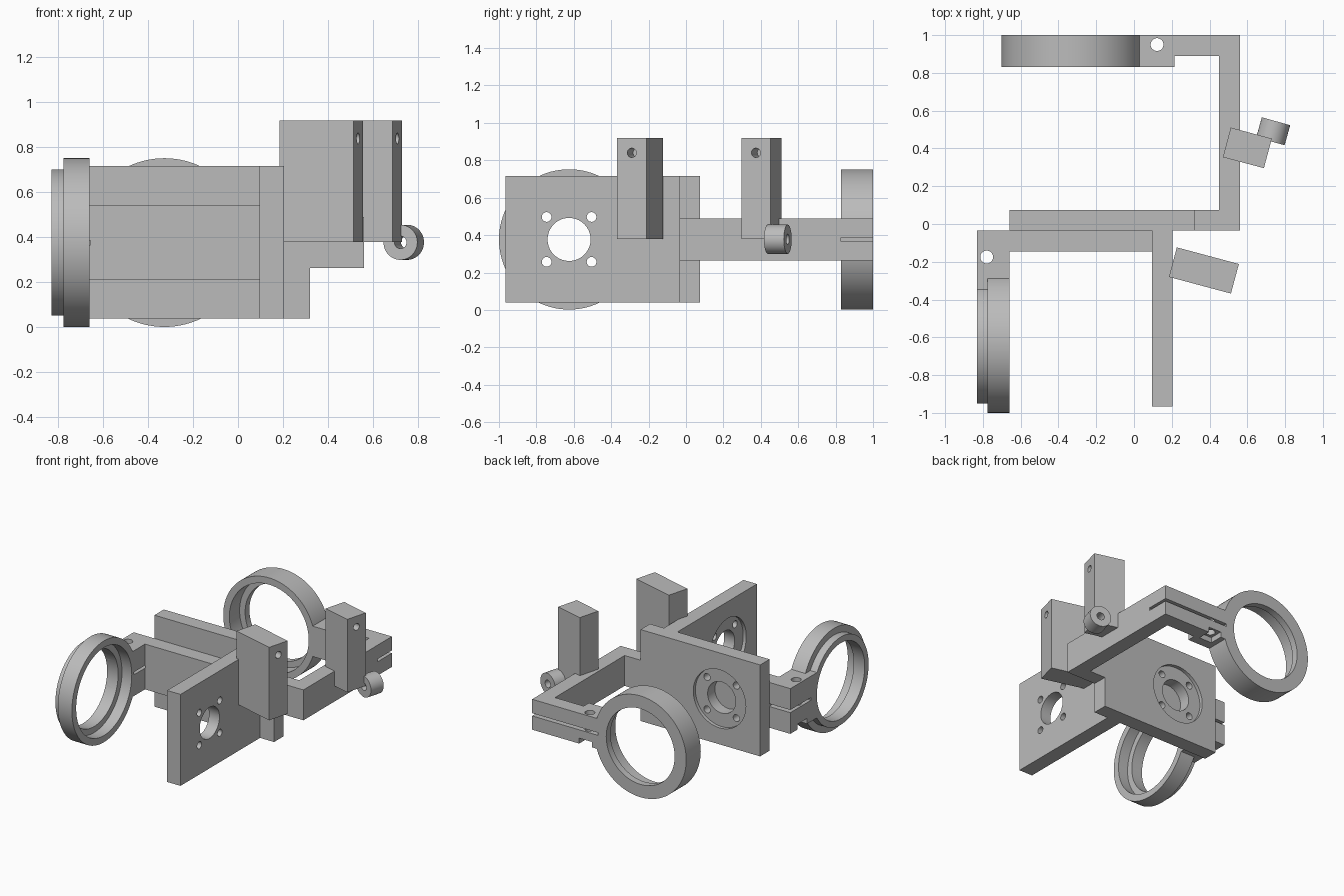
import bpy, bmesh, math
from mathutils import Matrix, Vector

if "Cube" in bpy.data.objects:
    bpy.data.objects.remove(bpy.data.objects["Cube"])

grey = bpy.data.materials.new("plain grey")
grey.use_nodes = True
COLOR = (0.5, 0.5, 0.5, 1)
grey.diffuse_color = COLOR
grey.node_tree.nodes["Principled BSDF"].inputs["Base Color"].default_value = COLOR


def finish(name, bm):
    bmesh.ops.recalc_face_normals(bm, faces=bm.faces)
    mesh = bpy.data.meshes.new(name)
    bm.to_mesh(mesh)
    bm.free()
    mesh.materials.append(grey)
    obj = bpy.data.objects.new(name, mesh)
    bpy.context.collection.objects.link(obj)
    return obj


def prism(name, outline, z0, z1):
    """Extrude a plan outline between two heights."""
    bm = bmesh.new()
    face = bm.faces.new([bm.verts.new((x, y, z0)) for x, y in outline])
    top = bmesh.ops.extrude_face_region(bm, geom=[face])["geom"]
    verts = [v for v in top if isinstance(v, bmesh.types.BMVert)]
    bmesh.ops.translate(bm, verts=verts, vec=(0, 0, z1 - z0))
    return finish(name, bm)


def box(name, x0, x1, y0, y1, z0, z1):
    return prism(name, [(x0, y0), (x1, y0), (x1, y1), (x0, y1)], z0, z1)


def rod(name, start, end, radius, sides=64):
    """Cylinder between two points."""
    a, b = Vector(start), Vector(end)
    turn = (b - a).to_track_quat("Z", "Y").to_matrix().to_4x4()
    bm = bmesh.new()
    bmesh.ops.create_cone(bm, cap_ends=True, segments=sides, radius1=radius,
                          radius2=radius, depth=(b - a).length,
                          matrix=Matrix.Translation((a + b) / 2) @ turn)
    return finish(name, bm)


def combine(obj, others, operation):
    for other in others:
        mod = obj.modifiers.new("combine", "BOOLEAN")
        mod.operation, mod.solver, mod.object = operation, "EXACT", other
    graph = bpy.context.evaluated_depsgraph_get()
    mesh = bpy.data.meshes.new_from_object(obj.evaluated_get(graph))
    obj.modifiers.clear()
    obj.data = mesh
    for other in others:
        bpy.data.objects.remove(other)


def smooth(obj):
    bpy.ops.object.select_all(action="DESELECT")
    obj.select_set(True)
    bpy.context.view_layer.objects.active = obj
    bpy.ops.object.shade_smooth_by_angle(angle=math.radians(30))


MID = 0.377            # height of both axes
AXIS_X, AXIS_Y = -0.327, -0.625


def drill_plate(plate, point):
    """Centre hole, four screw holes and a shallow round recess.
    point(u, v, d): offsets across the plate, d is depth from its recessed face."""
    cutters = [rod("cutter", point(0, 0, -0.05), point(0, 0, 0.2), 0.115),
               rod("cutter", point(0, 0, -0.05), point(0, 0, 0.025), 0.215)]
    for u in (-0.12, 0.12):
        for v in (-0.12, 0.12):
            cutters.append(rod("cutter", point(u, v, -0.05), point(u, v, 0.2), 0.026, 24))
    combine(plate, cutters, "DIFFERENCE")
    smooth(plate)


# Two upright mounting plates
side_plate = box("side_plate", 0.095, 0.205, -0.965, -0.035, 0.04, 0.717)
drill_plate(side_plate, lambda u, v, d: (0.095 + d, AXIS_Y + u, MID + v))
cross_plate = box("cross_plate", -0.66, 0.32, -0.035, 0.075, 0.04, 0.717)
drill_plate(cross_plate, lambda u, v, d: (AXIS_X + u, 0.075 - d, MID + v))

# Rear clamp ring on its long cranked arm
rear_clamp = prism("rear_clamp", [(0.32, -0.035), (0.56, -0.035), (0.56, 1), (-0.05, 1),
                                  (-0.05, 0.83), (0.215, 0.83), (0.215, 0.89), (0.45, 0.89),
                                  (0.45, 0.075), (0.32, 0.075)], 0.265, 0.49)
rear = lambda y: (AXIS_X, y, MID)
combine(rear_clamp, [rod("ring", rear(0.83), rear(1), 0.375, 96)], "UNION")
combine(rear_clamp, [
    rod("bore", rear(0.7), rear(1.1), 0.28, 96),
    rod("seat", rear(0.7), rear(0.95), 0.325, 96),
    rod("bolt_hole", (0.122, 0.95, 0.2), (0.122, 0.95, 0.6), 0.034, 32),
    box("slit", 0.02, 0.6, 0.83, 1.1, 0.367, 0.387),
    box("nut_pocket", 0.07, 0.175, 0.9, 1.1, 0.2, 0.305)], "DIFFERENCE")
smooth(rear_clamp)

# Side clamp ring with stepped outer rim on a straight arm
side_clamp = prism("side_clamp", [(0.095, -0.035), (-0.83, -0.035), (-0.83, -0.36),
                                  (-0.66, -0.36), (-0.66, -0.145), (0.095, -0.145)],
                   0.21, 0.545)
side = lambda x: (x, AXIS_Y, MID)
combine(side_clamp, [rod("ring", side(-0.775), side(-0.66), 0.375, 96),
                     rod("rim", side(-0.83), side(-0.7), 0.325, 96)], "UNION")
combine(side_clamp, [
    rod("bore", side(-0.95), side(-0.5), 0.28, 96),
    rod("seat", side(-0.74), side(-0.5), 0.325, 96),
    rod("bolt_hole", (-0.78, -0.175, 0.1), (-0.78, -0.175, 0.7), 0.034, 32),
    box("slit", -0.9, -0.655, -0.275, 0.1, 0.367, 0.387),
    box("nut_pocket", -0.9, -0.73, -0.23, -0.12, 0.1, 0.25)], "DIFFERENCE")
smooth(side_clamp)

# Two turned posts, each with a blind hole in its end
TILT = Matrix.Rotation(math.radians(-15), 3, "Z")


def post(name, x, y, length):
    place = lambda u, v, z=0: TILT @ Vector((u, v, 0)) + Vector((x, y, z))
    h, w = length / 2, 0.081
    outline = [place(u, v).xy for u, v in ((-h, -w), (h, -w), (h, w), (-h, w))]
    obj = prism(name, outline, 0.38, 0.92)
    combine(obj, [rod("hole", place(h - 0.12, 0, 0.84), place(h + 0.1, 0, 0.84), 0.025, 24)],
            "DIFFERENCE")
    smooth(obj)


post("front_post", 0.37, -0.246, 0.34)
post("rear_post", 0.60, 0.403, 0.225)

# Small bored knob beside the rear post
centre, along = Vector((0.737, 0.491, 0.378)), Vector((0.27, 0.963, 0)).normalized()
knob = rod("knob", centre - along * 0.055, centre + along * 0.055, 0.078, 48)
combine(knob, [rod("hole", centre - along * 0.2, centre + along * 0.2, 0.028, 24)], "DIFFERENCE")
smooth(knob)
